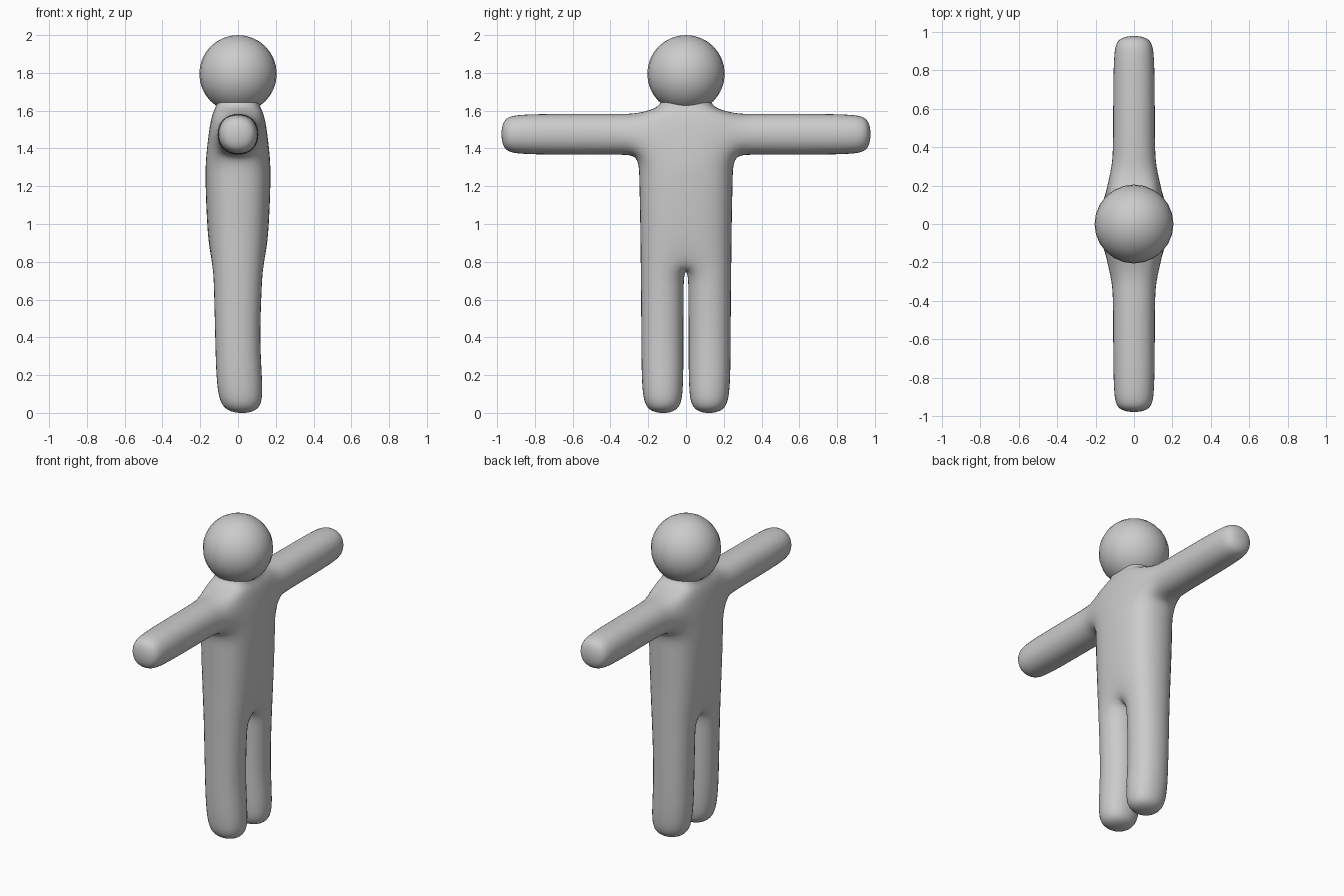
import bpy, bmesh

if "Cube" in bpy.data.objects:
    bpy.data.objects.remove(bpy.data.objects["Cube"])

grey = bpy.data.materials.new("plain grey")
grey.diffuse_color = (0.6, 0.6, 0.6, 1)
grey.use_nodes = True
grey.node_tree.nodes["Principled BSDF"].inputs["Base Color"].default_value = grey.diffuse_color

bm = bmesh.new()


def ring(points):
    return [bm.verts.new(p) for p in points]


def half_section(z, inner_x, outer_x, y):
    """Half of a closed cross-section, open along the y = 0 seam."""
    return ring([(-inner_x, 0, z), (-outer_x, y, z), (outer_x, y, z), (inner_x, 0, z)])


def bridge(a, b, sides):
    for i in sides:
        j = (i + 1) % 4
        bm.faces.new((a[i], a[j], b[j], b[i]))


def extrude_limb(start, rings):
    """Chain closed square rings from a starting loop and cap the end."""
    for r in rings:
        bridge(start, r, range(4))
        start = r
    bm.faces.new(start)


# Torso, from the crotch to the shoulders and up into the neck
torso = [half_section(*s) for s in (
    (0.78, 0.147, 0.14, 0.25),
    (1.00, 0.175, 0.145, 0.252),
    (1.25, 0.185, 0.15, 0.258),
    (1.357, 0.183, 0.145, 0.26),
    (1.592, 0.15, 0.125, 0.26),
    (1.615, 0.115, 0.10, 0.13),
    (1.72, 0.125, 0.10, 0.13),
)]
for k in range(len(torso) - 1):
    # the side face at the shoulder is left open for the arm
    bridge(torso[k], torso[k + 1], (0, 2) if k == 3 else (0, 1, 2))

# Arm, reaching out sideways from the shoulder opening
low, high = torso[3], torso[4]
arm = []
for y, h in ((0.34, 0.118), (0.60, 0.118), (0.885, 0.116), (0.985, 0.095)):
    z = 1.475
    arm.append(ring([(-h, y, z - h), (h, y, z - h), (h, y, z + h), (-h, y, z + h)]))
extrude_limb([low[1], low[2], high[2], high[1]], arm)

# Leg, running down from the crotch with the foot slightly forward
leg = []
for z, back, front, y0, y1 in (
    (0.66, -0.138, 0.136, 0.003, 0.248),
    (0.35, -0.130, 0.124, 0.004, 0.246),
    (0.11, -0.124, 0.146, 0.004, 0.244),
    (-0.01, -0.080, 0.124, 0.028, 0.215),
):
    leg.append(ring([(back, y0, z), (back, y1, z), (front, y1, z), (front, y0, z)]))
extrude_limb(torso[0], leg)

bmesh.ops.recalc_face_normals(bm, faces=bm.faces)
mesh = bpy.data.meshes.new("body")
bm.to_mesh(mesh)
bm.free()
body = bpy.data.objects.new("body", mesh)
bpy.context.collection.objects.link(body)
mesh.materials.append(grey)
for p in mesh.polygons:
    p.use_smooth = True

# Mirror to the other side, then round everything off
mirror = body.modifiers.new("mirror", 'MIRROR')
mirror.use_axis = (False, True, False)
mirror.merge_threshold = 0.001
subdivision = body.modifiers.new("rounding", 'SUBSURF')
subdivision.levels = subdivision.render_levels = 3

# Head
bpy.ops.mesh.primitive_uv_sphere_add(segments=24, ring_count=16, radius=0.205,
                                     location=(0, 0, 1.795))
head = bpy.context.object
head.name = "head"
head.data.materials.append(grey)
bpy.ops.object.shade_smooth()
